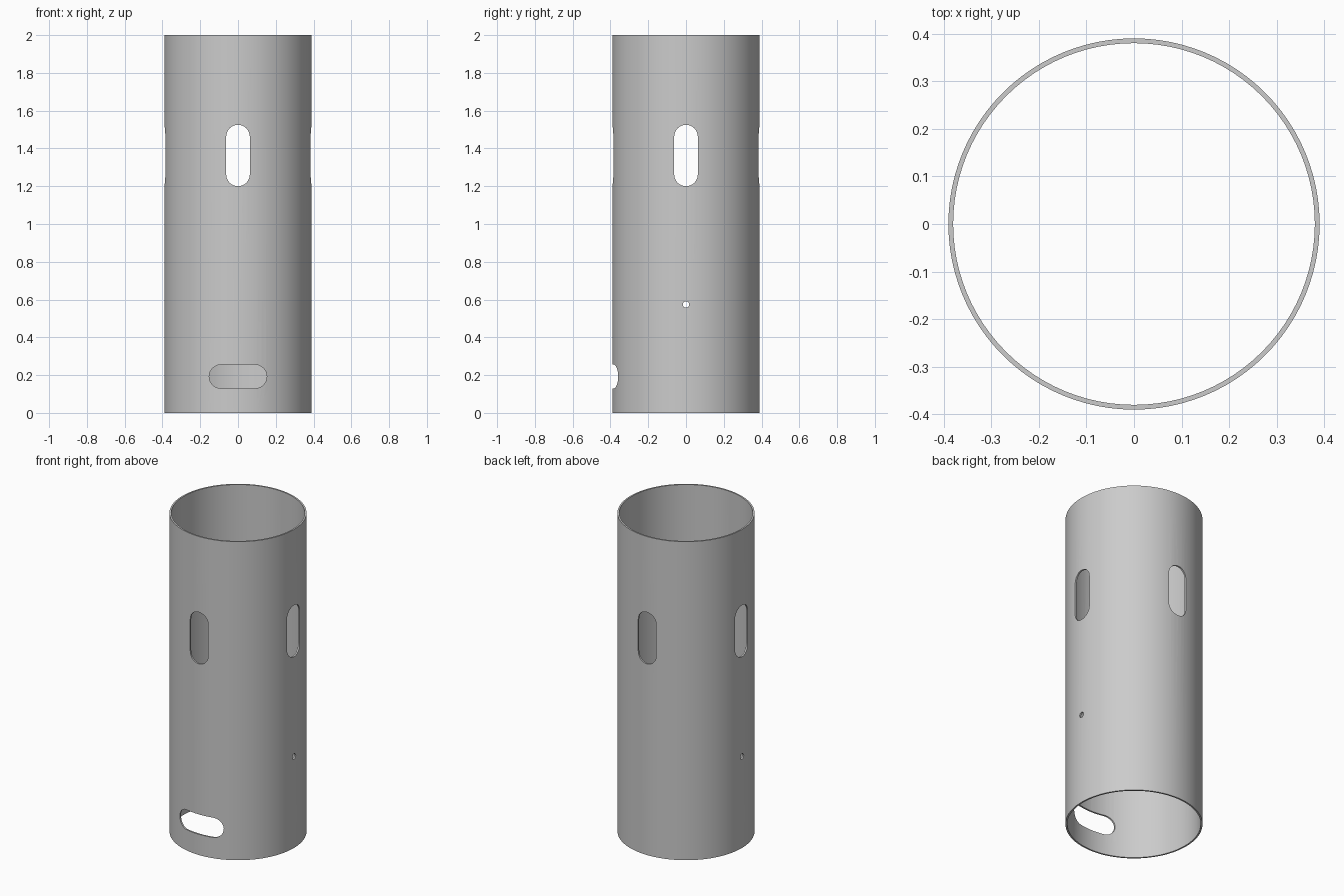
import bpy
import bmesh
import math
from mathutils import Matrix, Vector

if "Cube" in bpy.data.objects:
    bpy.data.objects.remove(bpy.data.objects["Cube"], do_unlink=True)

HEIGHT, OUTER, INNER, SIDES = 2.0, 0.39, 0.38, 96

grey = bpy.data.materials.new("plain grey")
grey.use_nodes = True
grey.diffuse_color = (0.6, 0.6, 0.6, 1)
grey.node_tree.nodes["Principled BSDF"].inputs["Base Color"].default_value = (0.6, 0.6, 0.6, 1)


def make_object(name, bm):
    bmesh.ops.recalc_face_normals(bm, faces=bm.faces)
    mesh = bpy.data.meshes.new(name)
    bm.to_mesh(mesh)
    bm.free()
    mesh.materials.append(grey)
    obj = bpy.data.objects.new(name, mesh)
    bpy.context.collection.objects.link(obj)
    return obj


def make_tube():
    """Spin a thin rectangular wall section around z."""
    bm = bmesh.new()
    section = [(INNER, 0), (OUTER, 0), (OUTER, HEIGHT), (INNER, HEIGHT)]
    verts = [bm.verts.new((r, 0, z)) for r, z in section]
    edges = [bm.edges.new((verts[i], verts[(i + 1) % 4])) for i in range(4)]
    bmesh.ops.spin(bm, geom=verts + edges, cent=(0, 0, 0), axis=(0, 0, 1),
                   angle=math.tau, steps=SIDES, use_merge=True)
    bmesh.ops.remove_doubles(bm, verts=bm.verts, dist=0.0001)
    return make_object("tube_body", bm)


def cut_slot(tube, width, height, z, turn, arc_steps=16):
    """Cut a round-ended slot through one wall; turn 0 is the front."""
    radius = min(width, height) / 2
    dx, dz = width / 2 - radius, height / 2 - radius
    # Start angle that places the two round caps at the ends of the long axis
    start = 0 if dz > 0 else -math.pi / 2
    bm = bmesh.new()
    points = []
    for end in (1, -1):
        for i in range(arc_steps + 1):
            a = start + math.pi * i / arc_steps
            points.append((end * (dx + radius * math.cos(a)),
                           -OUTER - 0.1, z + end * (dz + radius * math.sin(a))))
    outline = bm.faces.new([bm.verts.new(p) for p in points])
    grown = bmesh.ops.extrude_face_region(bm, geom=[outline])["geom"]
    bmesh.ops.translate(bm, vec=Vector((0, 0.3, 0)),
                        verts=[v for v in grown if isinstance(v, bmesh.types.BMVert)])
    bmesh.ops.remove_doubles(bm, verts=bm.verts, dist=0.00001)
    bmesh.ops.rotate(bm, verts=bm.verts, cent=(0, 0, 0),
                     matrix=Matrix.Rotation(turn, 3, "Z"))
    cutter = make_object("slot_cutter", bm)
    cutter.hide_render = True
    boolean = tube.modifiers.new("slot", "BOOLEAN")
    boolean.operation, boolean.solver, boolean.object = "DIFFERENCE", "EXACT", cutter
    bpy.context.view_layer.objects.active = tube
    bpy.ops.object.modifier_apply(modifier=boolean.name)
    bpy.data.objects.remove(cutter, do_unlink=True)


tube = make_tube()
# Four upright windows around the upper half
for quarter in range(4):
    cut_slot(tube, 0.125, 0.325, 1.3625, quarter * math.pi / 2)
# Wide slot low on the front
cut_slot(tube, 0.305, 0.125, 0.1925, 0)
# Small round holes on the left and right
for turn in (math.pi / 2, -math.pi / 2):
    cut_slot(tube, 0.034, 0.0341, 0.574, turn)

bpy.ops.object.select_all(action="DESELECT")
tube.select_set(True)
bpy.context.view_layer.objects.active = tube
bpy.ops.object.shade_smooth_by_angle(angle=math.radians(30))
